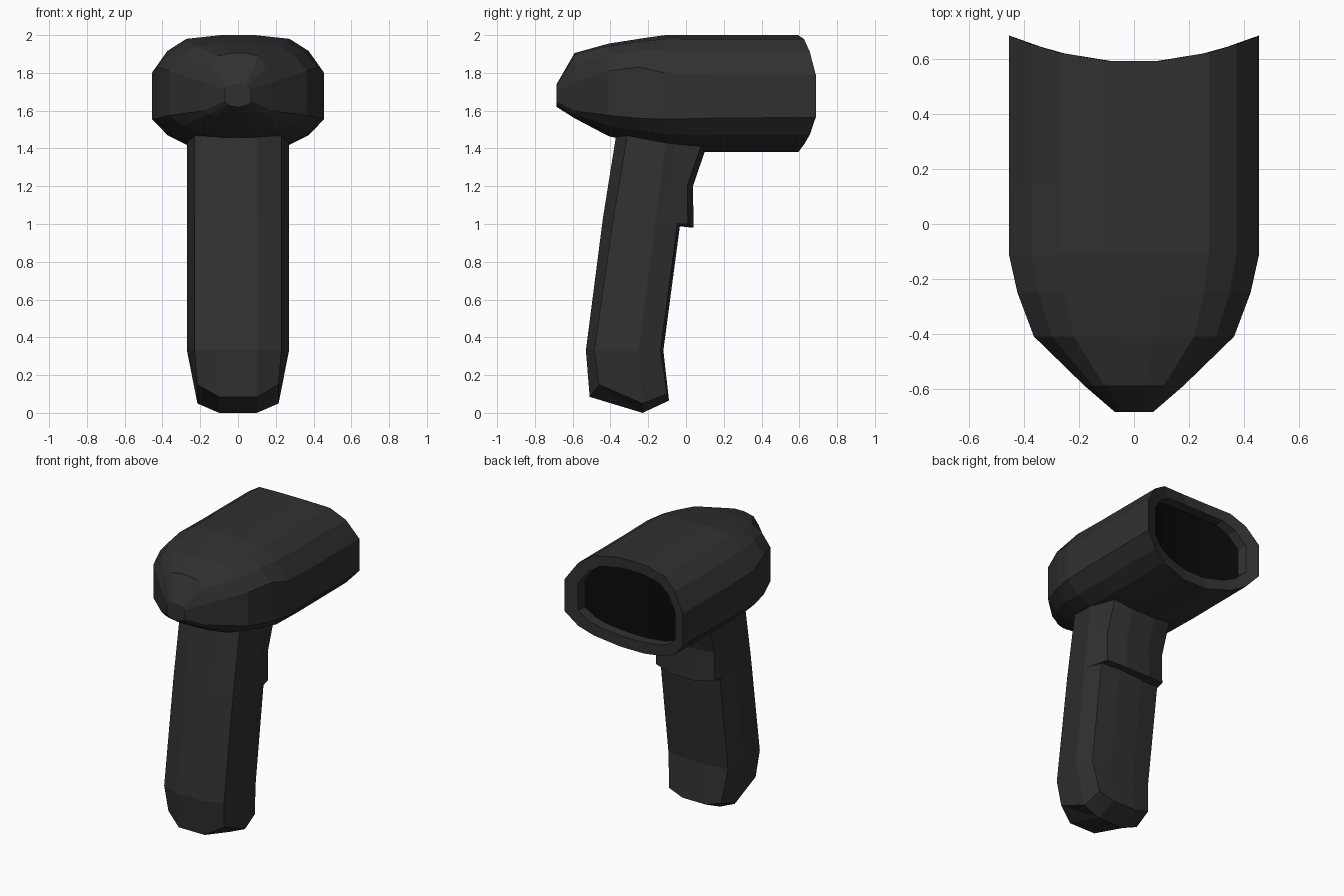
import bpy, bmesh

if "Cube" in bpy.data.objects:
    bpy.data.objects.remove(bpy.data.objects["Cube"])

def material(name, v):
    m = bpy.data.materials.new(name)
    m.diffuse_color = (v, v, v, 1)
    m.use_nodes = True
    m.node_tree.nodes["Principled BSDF"].inputs["Base Color"].default_value = m.diffuse_color
    return m

dark = material("dark_plastic", 0.03)
black = material("black_glass", 0.003)

def finish(name, bm, mat):
    bmesh.ops.recalc_face_normals(bm, faces=bm.faces)
    me = bpy.data.meshes.new(name)
    bm.to_mesh(me)
    bm.free()
    me.materials.append(mat)
    ob = bpy.data.objects.new(name, me)
    bpy.context.collection.objects.link(ob)
    return ob

def mirrored(half):
    """Close a half ring (x > 0) with its mirror image."""
    return half + [(-x, y, z) for x, y, z in reversed(half)]

def loft(bm, halves):
    """Skin a list of half rings; returns the rings of vertices."""
    rings = [[bm.verts.new(p) for p in mirrored(h)] for h in halves]
    for a, b in zip(rings, rings[1:]):
        n = len(a)
        for i in range(n):
            j = (i + 1) % n
            bm.faces.new((a[i], a[j], b[j], b[i]))
    return rings

def head_ring(y, w, top, hi, lo, bot, curve=0.0):
    """Rounded head cross-section; curve pushes the sides backwards."""
    u, d = top - hi, lo - bot
    pts = [(.2, top), (.6, top - .1 * u), (.82, top - .42 * u), (1, hi),
           (1, lo), (.82, lo - .5 * d), (.6, lo - .78 * d), (.2, bot)]
    return [(k * w, y + curve * (k * w / .455) ** 2, z) for k, z in pts]

# Head shell: tapered nose, barrel, curved rim and recess
rim = head_ring(.59, .455, 2, 1.79, 1.565, 1.38, .097)
lip = head_ring(.59, .375, 1.93, 1.77, 1.58, 1.455, .097)
recess = [(x * .98, y - .07, z) for x, y, z in lip]
bm = bmesh.new()
rings = loft(bm, [
    head_ring(-.685, .07, 1.74, 1.71, 1.65, 1.62),
    head_ring(-.59, .18, 1.905, 1.75, 1.60, 1.56),
    head_ring(-.41, .365, 1.955, 1.81, 1.575, 1.465),
    head_ring(-.25, .425, 1.98, 1.83, 1.56, 1.43),
    head_ring(-.11, .456, 2, 1.80, 1.555, 1.395),
    head_ring(.13, .456, 2, 1.79, 1.56, 1.38),
    rim, lip, recess])
bm.faces.new(rings[0])
finish("scanner_head", bm, dark)

# Curved scan window across the recess
bm = bmesh.new()
v = [bm.verts.new(p) for p in mirrored(recess)]
n = len(v)
for i in range(3):
    for a in (i, n - 1 - i):
        s = 1 if a == i else -1
        b = 7 - i if s == 1 else n - 8 + i
        bm.faces.new((v[a], v[a + s], v[b - s], v[b]))
bm.faces.new((v[0], v[7], v[8], v[15]))
finish("scan_window", bm, black)

# Handle grip with a belly-shaped base
def grip_ring(z, back, chamfer, mid, front):
    return [(.1, back, z), (.23, chamfer, z), (.27, mid, z),
            (.23, front - .015, z), (.09, front, z)]

bm = bmesh.new()
rings = loft(bm, [
    grip_ring(1.5, -.365, -.305, -.10, .04),
    grip_ring(1.03, -.44, -.385, -.16, -.027),
    grip_ring(.33, -.53, -.485, -.25, -.12),
    [(.1, -.51, .085), (.215, -.46, .15), (.215, -.23, .05),
     (.2, -.10, .10), (.09, -.09, .065)],
    [(.1, -.23, 0)] * 5])
bm.faces.new(rings[0])
bmesh.ops.remove_doubles(bm, verts=bm.verts, dist=1e-4)
bmesh.ops.dissolve_degenerate(bm, edges=bm.edges, dist=1e-4)
finish("handle", bm, dark)

# Trigger wrapped over the front of the grip
bm = bmesh.new()
rings = loft(bm, [
    [(.265, side, z), (.225, tip - .03, z), (.09, tip, z - drop)]
    for z, side, tip, drop in ((1.46, -.10, .125, 0), (1.2, -.13, .037, 0),
                               (1.0, -.15, .04, .02))])
for r in (rings[0], rings[-1]):
    bm.faces.new(r)
finish("trigger", bm, dark)
